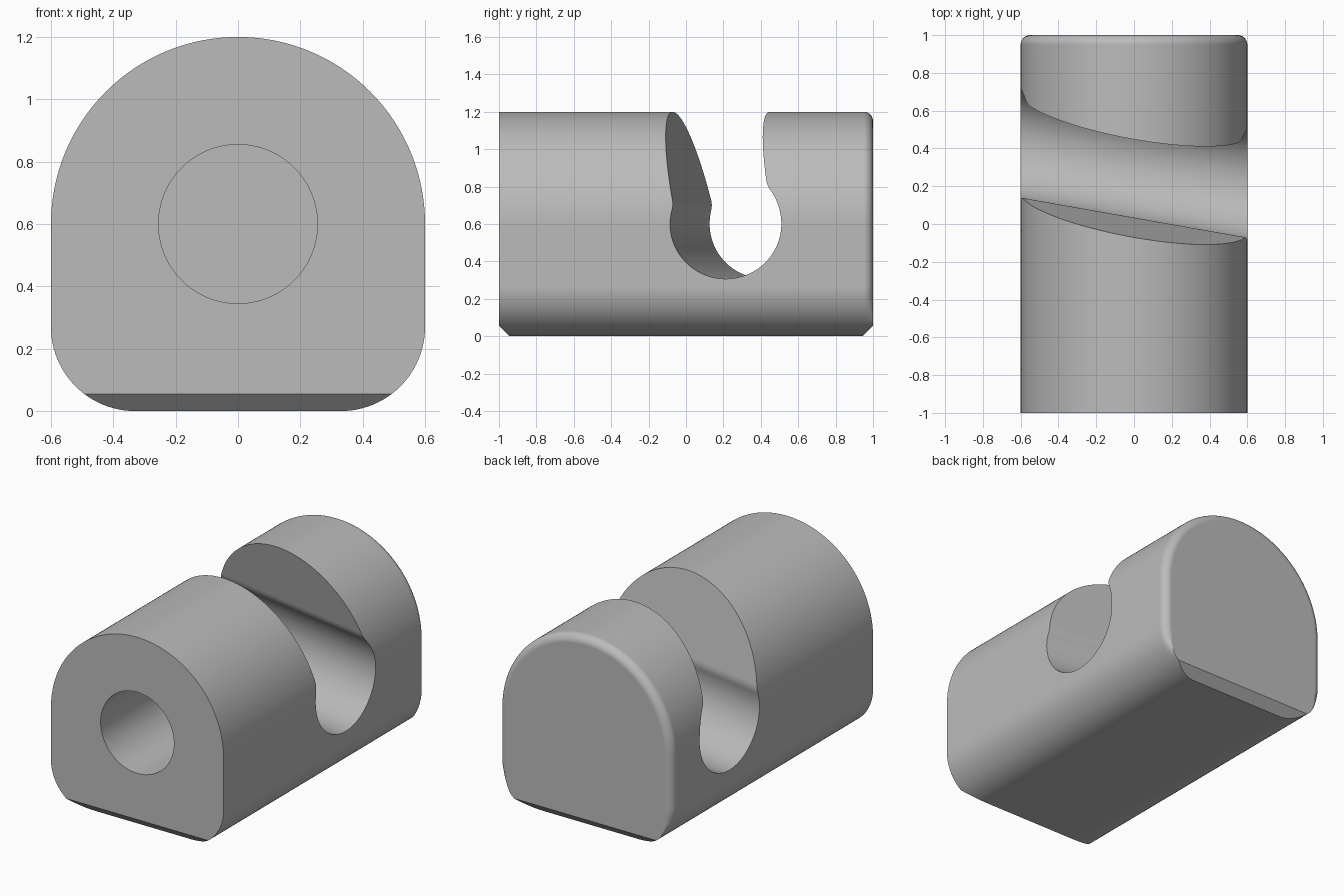
import bpy, bmesh
from math import sin, cos, pi, radians, sqrt, atan2
from mathutils import Matrix, Vector

cube = bpy.data.objects.get("Cube")
if cube:
    bpy.data.objects.remove(cube, do_unlink=True)

grey = bpy.data.materials.new("plain grey")
grey.use_nodes = True
colour = (0.5, 0.5, 0.5, 1)
grey.diffuse_color = colour
grey.node_tree.nodes["Principled BSDF"].inputs["Base Color"].default_value = colour


def arc(cx, cz, r, start, end, n):
    """Points on an arc, angles in radians."""
    angles = [start + (end - start) * i / n for i in range(n + 1)]
    return [(cx + r * cos(a), cz + r * sin(a)) for a in angles]


def loft(name, rings, planes=()):
    """Join equal rings of points, cap the ends, then trim by planes."""
    bm = bmesh.new()
    loops = [[bm.verts.new(p) for p in ring] for ring in rings]
    for a, b in zip(loops, loops[1:]):
        for i in range(len(a)):
            j = (i + 1) % len(a)
            bm.faces.new((a[i], a[j], b[j], b[i]))
    bm.faces.new(loops[0])
    bm.faces.new(loops[-1])
    for point, normal in planes:
        cut = bmesh.ops.bisect_plane(bm, geom=bm.verts[:] + bm.edges[:] + bm.faces[:],
                                     plane_co=point, plane_no=normal, clear_outer=True)
        edges = [e for e in cut["geom_cut"] if isinstance(e, bmesh.types.BMEdge)]
        bmesh.ops.contextual_create(bm, geom=edges)
    bmesh.ops.recalc_face_normals(bm, faces=bm.faces[:])
    mesh = bpy.data.meshes.new(name)
    bm.to_mesh(mesh)
    bm.free()
    mesh.materials.append(grey)
    obj = bpy.data.objects.new(name, mesh)
    bpy.context.collection.objects.link(obj)
    return obj


# Body: arched section with rounded lower corners
HALF, CORNER, FILLET, CHAMFER = 0.6, 0.27, 0.05, 0.055
side = HALF - CORNER
section = (arc(0, HALF, HALF, 0, pi, 96)
           + arc(-side, CORNER, CORNER, pi, 1.5 * pi, 24)
           + arc(side, CORNER, CORNER, 1.5 * pi, 2 * pi, 24))


def body_ring(y, inset):
    ring = []
    for x, z in section:
        # The rear rounding fades out around the lower corners
        fade = min(1, max(0, (z - 0.08) / 0.12))
        centre = Vector((0, HALF)) if z >= HALF else Vector((side if x > 0 else -side, min(z, CORNER)))
        if z >= CORNER and z < HALF:
            centre.y = z
        inward = (centre - Vector((x, z))).normalized() * inset * fade
        ring.append((x + inward.x, y, z + inward.y))
    return ring


rings = [body_ring(-1, 0)]
for i in range(9):
    a = i / 8 * pi / 2
    rings.append(body_ring(1 - FILLET + FILLET * sin(a), FILLET * (1 - cos(a))))
body = loft("body", rings, [((0, s, CHAMFER), (0, s, -1)) for s in (-1, 1)])

# Cross slot: round bottom blended into a leaning, narrower throat
R, W, BLEND = 0.293, 0.25, 0.12
rise = sqrt((R + BLEND) ** 2 - (W + BLEND) ** 2)
meet = atan2(rise, W + BLEND)
right = arc(0, 0, R, -pi / 2, meet, 40)
right += arc(W + BLEND, rise, BLEND, pi + meet, pi, 10)[1:]
right.append((W, 1.2))
slot_section = right + [(-x, z) for x, z in reversed(right[1:])]
place = (Matrix.Translation((0, 0.318, HALF)) @ Matrix.Rotation(radians(-10), 4, 'Z')
         @ Matrix.Rotation(radians(12), 4, 'X'))
slot = loft("slot_cutter", [[place @ Vector((x, y, z)) for y, z in slot_section] for x in (-1.2, 1.2)])

# Blind bore in the front face
bore = loft("bore_cutter", [[(x, y, z) for x, z in arc(0, HALF, 0.255, 0, 2 * pi, 72)[:-1]]
                            for y in (-1.2, -0.3)])

bpy.ops.object.select_all(action='DESELECT')
bpy.context.view_layer.objects.active = body
body.select_set(True)
for cutter in (slot, bore):
    cutter.hide_render = True
    mod = body.modifiers.new("cut", 'BOOLEAN')
    mod.operation, mod.solver, mod.object = 'DIFFERENCE', 'EXACT', cutter
    bpy.ops.object.modifier_apply(modifier=mod.name)
    bpy.data.objects.remove(cutter, do_unlink=True)
bpy.ops.object.shade_smooth_by_angle(angle=radians(25))
body.modifiers.new("even_shading", 'WEIGHTED_NORMAL').keep_sharp = True
